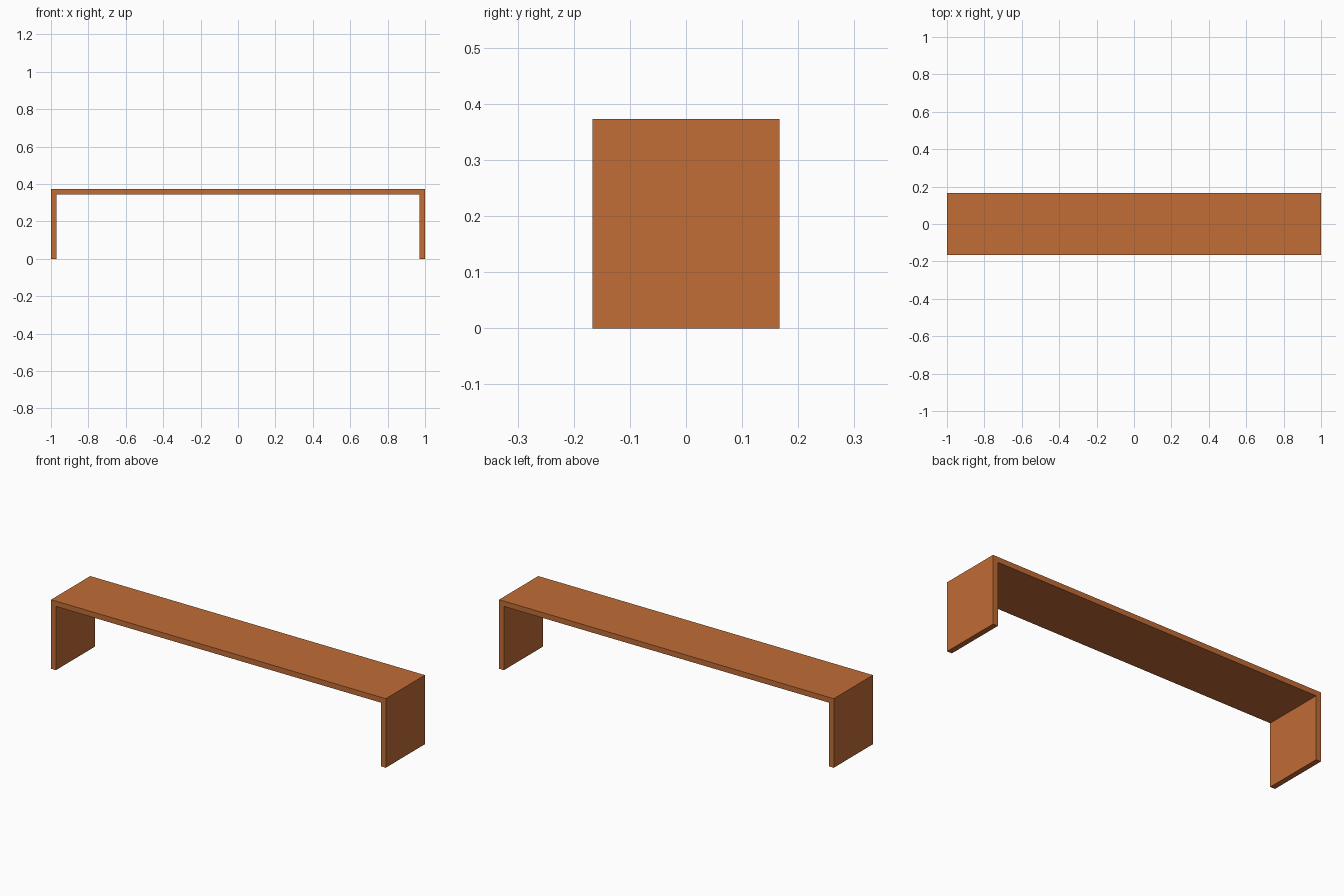
import bpy
import bmesh

if "Cube" in bpy.data.objects:
    bpy.data.objects.remove(bpy.data.objects["Cube"])

HALF_LENGTH, HALF_DEPTH, HEIGHT, THICK = 1.0, 0.167, 0.373, 0.029

wood = bpy.data.materials.new("warm_orange_wood")
wood.diffuse_color = (0.533, 0.150, 0.036, 1.0)
wood.use_nodes = True
wood.node_tree.nodes["Principled BSDF"].inputs["Base Color"].default_value = wood.diffuse_color

# Bench: right half of the U profile, mirrored to the left, extruded in depth
inner = HALF_LENGTH - THICK
half = [(HALF_LENGTH, HEIGHT), (HALF_LENGTH, 0), (inner, 0), (inner, HEIGHT - THICK)]
profile = half + [(-x, z) for x, z in reversed(half)]

bm = bmesh.new()
face = bm.faces.new([bm.verts.new((x, -HALF_DEPTH, z)) for x, z in profile])
result = bmesh.ops.extrude_face_region(bm, geom=[face])
moved = [g for g in result["geom"] if isinstance(g, bmesh.types.BMVert)]
bmesh.ops.translate(bm, verts=moved, vec=(0, 2 * HALF_DEPTH, 0))
bmesh.ops.recalc_face_normals(bm, faces=bm.faces)

mesh = bpy.data.meshes.new("bench_shelf")
bm.to_mesh(mesh)
bm.free()
mesh.materials.append(wood)
bench = bpy.data.objects.new("bench_shelf", mesh)
bpy.context.collection.objects.link(bench)
